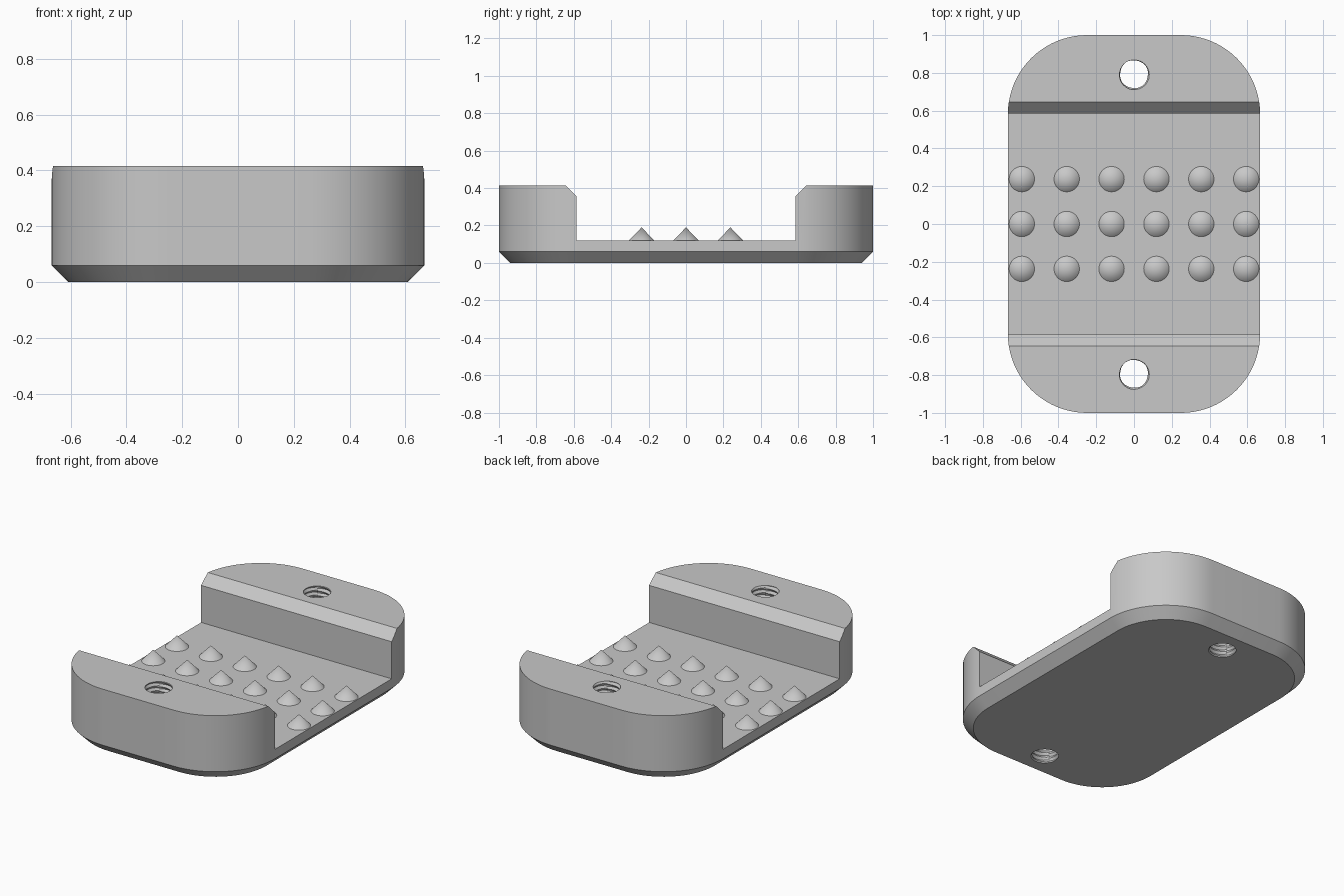
import bpy, bmesh
from math import sin, cos, pi

cube = bpy.data.objects.get("Cube")
if cube:
    bpy.data.objects.remove(cube, do_unlink=True)

HALF_X, HALF_Y, HEIGHT, CHAMFER = 0.668, 1.0, 0.415, 0.06
CORNER, FLOOR, SLOT = 0.42, 0.12, 0.585

grey = bpy.data.materials.new("grey plastic")
grey.use_nodes = True
grey.diffuse_color = (0.58, 0.58, 0.58, 1)
grey.node_tree.nodes["Principled BSDF"].inputs["Base Color"].default_value = grey.diffuse_color


def make_object(name, bm):
    bmesh.ops.recalc_face_normals(bm, faces=bm.faces)
    mesh = bpy.data.meshes.new(name)
    bm.to_mesh(mesh)
    bm.free()
    obj = bpy.data.objects.new(name, mesh)
    bpy.context.collection.objects.link(obj)
    mesh.materials.append(grey)
    return obj


def loft(name, loops):
    """Closed solid skinned through rings of equal length."""
    bm = bmesh.new()
    rings = [[bm.verts.new(p) for p in loop] for loop in loops]
    for low, high in zip(rings, rings[1:]):
        for i in range(len(low)):
            bm.faces.new((low[i - 1], low[i], high[i], high[i - 1]))
    bm.faces.new(rings[0][::-1])
    bm.faces.new(rings[-1])
    return make_object(name, bm)


def rounded_outline(inset, z, steps=20):
    points = []
    radius = CORNER - inset
    for quarter, (sx, sy) in enumerate(((1, 1), (-1, 1), (-1, -1), (1, -1))):
        for i in range(steps + 1):
            a = (quarter + i / steps) * pi / 2
            points.append((sx * (HALF_X - CORNER) + radius * cos(a),
                           sy * (HALF_Y - CORNER) + radius * sin(a), z))
    return points


def thread_ring(y, z, pitch=0.03, sides=32):
    points = []
    for i in range(sides):
        turn = i / sides
        ridge = abs(2 * ((z / pitch - turn) % 1) - 1)
        r = 0.073 + 0.012 * ridge
        points.append((r * cos(2 * pi * turn), y + r * sin(2 * pi * turn), z))
    return points


def select_only(obj):
    bpy.ops.object.select_all(action='DESELECT')
    obj.select_set(True)
    bpy.context.view_layer.objects.active = obj


def cut(obj, cutter):
    mod = obj.modifiers.new("cut", 'BOOLEAN')
    mod.operation = 'DIFFERENCE'
    mod.solver = 'EXACT'
    mod.object = cutter
    select_only(obj)
    bpy.ops.object.modifier_apply(modifier=mod.name)
    bpy.data.objects.remove(cutter, do_unlink=True)


# Rounded block with a chamfered underside
body = loft("clamp_body", [rounded_outline(CHAMFER, 0),
                           rounded_outline(0, CHAMFER),
                           rounded_outline(0, HEIGHT)])

# Channel across the middle, with chamfered upper edges
half = [(SLOT, FLOOR), (SLOT, HEIGHT - CHAMFER), (SLOT + 2 * CHAMFER, HEIGHT + CHAMFER)]
profile = half + [(-y, z) for y, z in reversed(half)]
cut(body, loft("channel_cutter", [[(x, y, z) for y, z in profile] for x in (-1, 1)]))

# Threaded screw holes through both end blocks
for y in (-0.793, 0.793):
    cut(body, loft("thread_cutter", [thread_ring(y, -0.016 + 0.0075 * i) for i in range(61)]))

select_only(body)
bpy.ops.object.shade_smooth_by_angle(angle=pi / 6)

# Grid of conical grip spikes on the channel floor
for row in range(3):
    for col in range(6):
        bpy.ops.mesh.primitive_cone_add(
            vertices=40, radius1=0.072, radius2=0, depth=0.075,
            location=((col - 2.5) * 0.2375, (row - 1) * 0.2375, FLOOR + 0.0325))
        spike = bpy.context.object
        spike.name = f"grip_spike_{row + 1}_{col + 1}"
        spike.data.materials.append(grey)
        bpy.ops.object.shade_smooth_by_angle(angle=pi / 6)
